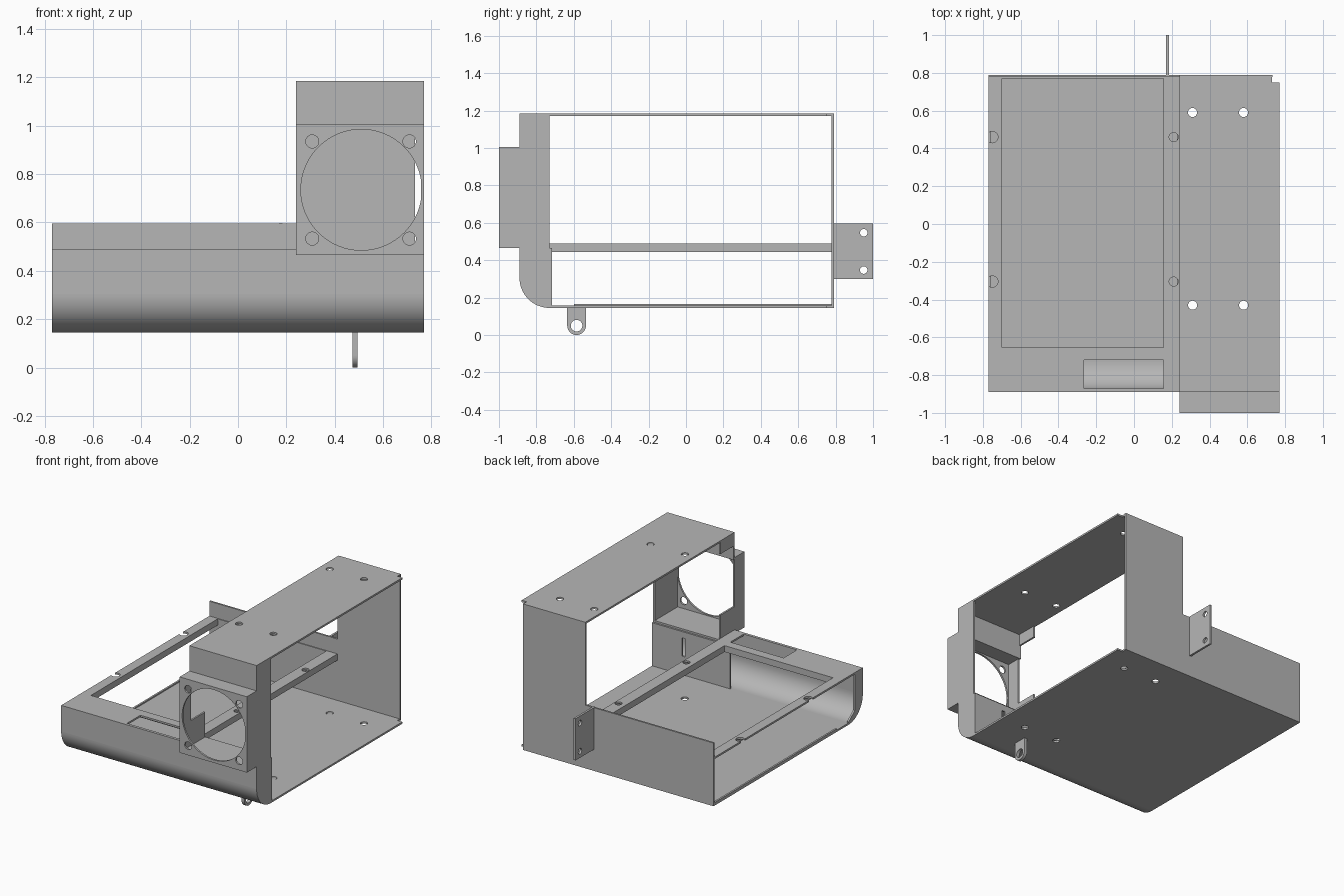
import bpy, bmesh, math
from mathutils import Matrix

cube = bpy.data.objects.get("Cube")
if cube:
    bpy.data.objects.remove(cube)

T = 0.013  # sheet thickness
X, Y0, Y1, Z0, Z1 = 0.77, -0.89, 0.79, 0.145, 1.185
XS = 0.24      # left edge of the tall section
DECK = 0.49    # height of the low deck
YI = -0.73     # depth of the front returns
R = 0.16       # front bottom bend radius

metal = bpy.data.materials.new("sheet_metal_grey")
metal.use_nodes = True
GREY = (0.47, 0.47, 0.47, 1)
metal.diffuse_color = GREY
metal.node_tree.nodes["Principled BSDF"].inputs["Base Color"].default_value = GREY

# Local outline axes to world axes
PLANES = {
    "xy": Matrix(((1, 0, 0), (0, 1, 0), (0, 0, 1))),
    "xz": Matrix(((1, 0, 0), (0, 0, 1), (0, 1, 0))),
    "yz": Matrix(((0, 0, 1), (1, 0, 0), (0, 1, 0))),
}


def arc(cu, cv, r, a0, a1, n=20):
    angles = [math.radians(a0 + (a1 - a0) * i / n) for i in range(n + 1)]
    return [(cu + r * math.cos(a), cv + r * math.sin(a)) for a in angles]


def circle(cu, cv, r, n=24):
    return arc(cu, cv, r, 0, 360, n)[:-1]


def rect(u0, u1, v0, v1):
    return [(u0, v0), (u1, v0), (u1, v1), (u0, v1)]


def plate(name, plane, outline, lo, hi, holes=()):
    """Flat sheet with holes, spanning lo to hi along its normal."""
    curve = bpy.data.curves.new(name + "_outline", "CURVE")
    curve.dimensions = "2D"
    curve.fill_mode = "BOTH"
    curve.extrude = (hi - lo) / 2
    for pts in [outline, *holes]:
        s = curve.splines.new("POLY")
        s.points.add(len(pts) - 1)
        for p, (u, v) in zip(s.points, pts):
            p.co = (u, v, 0, 1)
        s.use_cyclic_u = True
    temp = bpy.data.objects.new(name + "_temp", curve)
    bpy.context.collection.objects.link(temp)
    bpy.context.view_layer.update()
    graph = bpy.context.evaluated_depsgraph_get()
    mesh = bpy.data.meshes.new_from_object(temp.evaluated_get(graph))
    bpy.data.objects.remove(temp)
    bpy.data.curves.remove(curve)

    bm = bmesh.new()
    bm.from_mesh(mesh)
    bm.transform(Matrix.Translation((0, 0, (lo + hi) / 2)))
    bm.transform(PLANES[plane].to_4x4())
    bmesh.ops.remove_doubles(bm, verts=bm.verts, dist=0.0001)
    bmesh.ops.recalc_face_normals(bm, faces=bm.faces)
    bm.to_mesh(mesh)
    bm.free()
    mesh.name = name
    mesh.materials.clear()
    mesh.materials.append(metal)
    obj = bpy.data.objects.new(name, mesh)
    bpy.context.collection.objects.link(obj)
    bpy.ops.object.select_all(action="DESELECT")
    obj.select_set(True)
    bpy.context.view_layer.objects.active = obj
    bpy.ops.object.shade_smooth_by_angle(angle=math.radians(25))
    return obj


def box(name, x0, x1, y0, y1, z0, z1):
    return plate(name, "xy", rect(x0, x1, y0, y1), z0, z1)


# Floor and tall top share the mounting holes and the clipped back corner
mounts = [circle(x, y, 0.024) for x in (0.31, 0.58) for y in (-0.43, 0.59)]
clip = [(X, 0.75), (0.73, 0.75), (0.73, Y1)]
plate("floor", "xy", [(-X, YI), (X, YI), *clip, (-X, Y1)], Z0, Z0 + T, mounts)
plate("tall_top", "xy", [(XS, Y0), (X, Y0), *clip, (XS, Y1)], Z1 - T, Z1, mounts)
box("floor_edge_lip", -X, -X + T, -0.6, Y1 - T, Z0, Z0 + 0.022)

# Stepped back wall
plate("back_wall", "xz",
      [(-X, Z0), (0.733, Z0), (0.733, Z1), (XS, Z1), (XS, 0.595), (-X, 0.595)],
      Y1 - T, Y1)

# Front: bent lower edge, low wall and upper wall
bend = arc(YI, Z0 + R, R, 270, 180)
inner_bend = arc(YI, Z0 + R, R - T, 180, 270)
plate("front_bend", "yz", bend + inner_bend, -X, X)
plate("front_wall", "xz",
      [(-X, Z0 + R), (X, Z0 + R), (X, 0.465), (XS, 0.465), (XS, DECK), (-X, DECK)],
      Y0, Y0 + T)
box("upper_front_wall", XS, X, Y0, Y0 + T, 1.0, Z1)

# Fan housing
FZ0, FZ1 = 0.465, 1.005
fan_holes = [circle(0.51, 0.735, 0.25, 64)]
fan_holes += [circle(x, z, 0.027) for x in (0.307, 0.709) for z in (0.533, 0.935)]
plate("fan_plate", "xz", rect(XS, X, FZ0, FZ1), -1, -1 + T, fan_holes)
box("fan_shelf", XS, X, -1, YI, FZ0, FZ0 + T)
box("fan_roof", XS, X, -1, Y0 + T, FZ1 - T, FZ1)
plate("fan_inner_side", "yz",
      [(-1, FZ0), (YI, FZ0), (YI, 0.655), (Y0, 0.655), (Y0, FZ1), (-1, FZ1)],
      XS, XS + T)
box("upper_corner_tab", XS, XS + T, Y0, YI, 1.09, Z1)

# Side returns beside the front
plate("right_return", "yz",
      bend + [(Y0, FZ0), (-1, FZ0), (-1, FZ1), (Y0, FZ1), (Y0, Z1), (YI, Z1)],
      X - T, X)
plate("left_return", "yz",
      bend + [(Y0, DECK), (-0.8, DECK), (-0.8, 0.22), (YI, 0.165)],
      -X, -X + T)

# Inner partition below the fan
plate("inner_partition", "xz", rect(0.155, X, Z0, FZ0), YI, YI + T,
      [rect(0.51, 0.535, 0.29, 0.42), circle(0.51, 0.24, 0.022)])

# Low deck frame with open centre, slot and screw notches
screw_y = (0.46, -0.305)
left_edge = [(-X, Y1 - T)]
for y in screw_y:
    left_edge += arc(-0.75, y, 0.03, 131.8, -131.8)
left_edge.append((-X, Y0))
ox0, ox1, oy0, oy1 = -0.7, 0.155, -0.655, 0.777
plate("deck_frame", "xy",
      left_edge + [(XS, Y0), (XS, Y1 - T)], DECK - T, DECK,
      [rect(ox0, ox1, oy0, oy1 - 0.006), rect(-0.265, 0.155, -0.87, -0.72)]
      + [circle(0.21, y, 0.024) for y in screw_y])

# Turned-down lips of the deck frame
LIP = 0.445
box("deck_left_lip", ox0 - T, ox0, oy0, oy1, LIP, DECK - T)
box("deck_front_lip", ox0 - T, ox1, oy0 - T, oy0, LIP, DECK - T)
box("bar_inner_lip", ox1, ox1 + T, oy0, oy1, LIP, DECK - T)
box("bar_outer_lip", XS - T, XS, YI, oy1, LIP, DECK - T)

# Rear mounting tab and bottom hanging lug
plate("rear_tab", "yz", rect(Y1 - T, 1, 0.3, 0.597), 0.17, 0.185,
      [circle(0.95, z, 0.02) for z in (0.347, 0.547)])
plate("bottom_lug", "yz",
      arc(-0.585, 0.05, 0.05, 180, 360) + [(-0.535, Z0 + T), (-0.635, Z0 + T)],
      0.473, 0.495, [circle(-0.585, 0.05, 0.031)])
